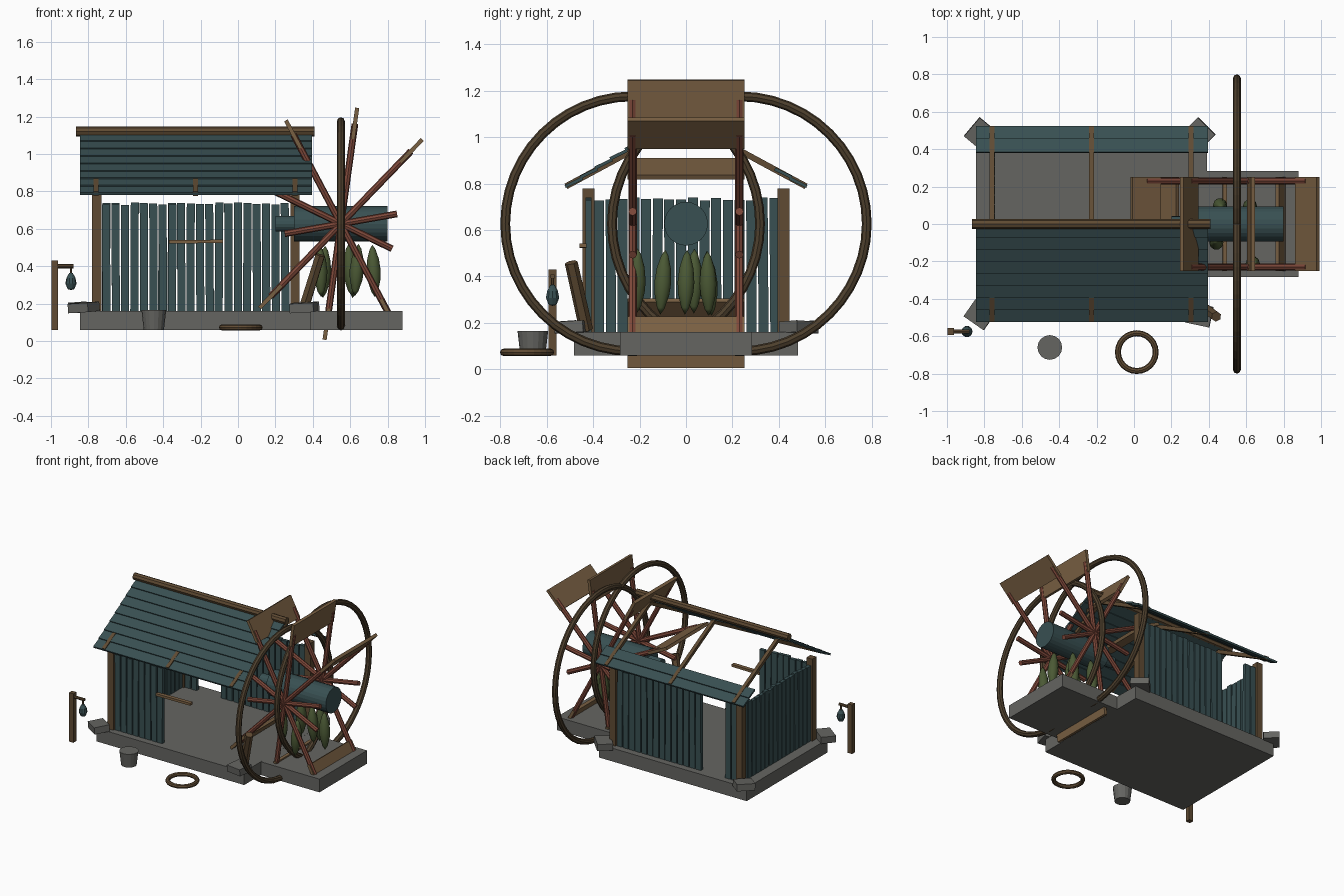
import bpy, bmesh, math, random
from mathutils import Vector, Matrix, Euler

random.seed(4)
if "Cube" in bpy.data.objects:
    bpy.data.objects.remove(bpy.data.objects["Cube"])


def material(name, r, g, b):
    m = bpy.data.materials.new(name)
    m.use_nodes = True
    m.diffuse_color = (r, g, b, 1)
    m.node_tree.nodes["Principled BSDF"].inputs["Base Color"].default_value = (r, g, b, 1)
    return m


STONE = material("grey stone", .13, .13, .12)
TEAL = material("teal wood", .04, .08, .085)
BROWN = material("brown timber", .115, .07, .033)
DARK = material("dark rim wood", .075, .05, .026)
TAN = material("tan board", .19, .115, .055)
RED = material("red spoke wood", .21, .065, .042)
GREEN = material("pod green", .07, .1, .035)


def finish(name, bm, mat, smooth=False):
    me = bpy.data.meshes.new(name)
    bmesh.ops.recalc_face_normals(bm, faces=bm.faces)
    for f in bm.faces:
        f.smooth = smooth
    bm.to_mesh(me)
    bm.free()
    me.materials.append(mat)
    ob = bpy.data.objects.new(name, me)
    bpy.context.collection.objects.link(ob)
    return ob


def box(name, size, loc, mat, rot=(0, 0, 0)):
    bm = bmesh.new()
    bmesh.ops.create_cube(bm, size=1, matrix=Matrix.Diagonal((*size, 1)))
    ob = finish(name, bm, mat)
    ob.location = loc
    ob.rotation_euler = rot
    return ob


def rod(name, p, q, r1, mat, r2=None, sides=8):
    p, q = Vector(p), Vector(q)
    d = q - p
    m = Matrix.Translation((p + q) / 2) @ d.to_track_quat('Z', 'Y').to_matrix().to_4x4()
    bm = bmesh.new()
    bmesh.ops.create_cone(bm, cap_ends=True, segments=sides, radius1=r1,
                          radius2=r1 if r2 is None else r2, depth=d.length, matrix=m)
    return finish(name, bm, mat)


def lathe(name, profile, mat, loc, sides=12, closed=False, smooth=False, rot=(0, 0, 0)):
    # Spin a list of (radius, height) points about z
    bm = bmesh.new()
    vs = [bm.verts.new((r, 0, z)) for r, z in profile]
    es = [bm.edges.new(pair) for pair in zip(vs, vs[1:])]
    if closed:
        es.append(bm.edges.new((vs[-1], vs[0])))
    bmesh.ops.spin(bm, geom=vs + es, cent=(0, 0, 0), axis=(0, 0, 1),
                   angle=math.tau, steps=sides, use_duplicate=False)
    bmesh.ops.remove_doubles(bm, verts=bm.verts, dist=1e-4)
    ob = finish(name, bm, mat, smooth)
    ob.location = loc
    ob.rotation_euler = rot
    return ob


def ring(name, major, minor, mat, loc, sides=48, rot=(0, 0, 0)):
    pts = [(major + minor * math.cos(i * math.tau / 8), minor * math.sin(i * math.tau / 8))
           for i in range(8)]
    return lathe(name, pts, mat, loc, sides, closed=True, rot=rot)


# Foundation slabs and corner stones
box("main_slab", (1.235, .965, .1), (-.228, 0, .11), STONE)
box("wheel_slab", (.49, .568, .1), (.635, 0, .11), STONE)
for i, (x, y, turn) in enumerate([(-.825, .485, 50), (.35, .485, -45),
                                  (-.825, -.485, -35), (.35, -.485, -12)]):
    box(f"corner_stone_{i}", (.13, .11, .05), (x, y, .18), STONE,
        (.06, -.05, math.radians(turn)))

# Corner posts, one of them broken and leaning
for name, x, y in [("front_left", -.755, -.42), ("back_left", -.755, .42),
                   ("back_right", .305, .42)]:
    box(name + "_post", (.05, .05, .62), (x, y, .47), BROWN)
rod("broken_post", (.35, -.43, .17), (.44, -.495, .46), .03, BROWN, .028, 6)


# Plank walls
def wall(name, start, end, along_y, fixed):
    step = .0505
    n = round((end - start) / step)
    for i in range(n):
        t = start + (i + .5) * step
        top = .735 + random.uniform(-.008, .006)
        size = (.026, .043, top - .16) if along_y else (.043, .026, top - .16)
        loc = (fixed, t, (top + .16) / 2) if along_y else (t, fixed, (top + .16) / 2)
        lean = random.uniform(-.008, .008)
        box(f"{name}_plank_{i}", size, loc, TEAL, (lean, 0, 0) if along_y else (0, lean, 0))


wall("front_wall", -.73, -.31, False, -.42)
wall("back_wall_left", -.73, -.62, False, .42)
wall("back_wall", -.43, .28, False, .42)
wall("left_wall", -.40, .40, True, -.755)
box("loose_rail", (.29, .03, .018), (-.225, -.443, .532), TAN, (0, -.01, 0))

# Roof: ridge, rafters and lapped boards
rod("ridge_beam", (-.865, 0, 1.12), (.41, 0, 1.12), .026, BROWN)
PITCH = math.atan(.62)
for side, rows in ((-1, range(8)), (1, range(6, 8))):
    for x in (-.76, -.228, .305):
        mid = (x, side * .258, .928)
        box("rafter", (.026, .588, .026), mid, BROWN,
            (-side * math.atan2(.275, .51), 0, 0))
    for k in rows:
        y = (k + .5) * .0645
        box(f"roof_board_{k}", (1.24, .082, .014), (-.225, side * y, 1.105 - .62 * y),
            TEAL, (-side * (PITCH - .1), 0, 0))

# Water wheel: drum, shaft, rims, spokes and paddles
HUB = Vector((.55, 0, .627))
rod("wheel_drum", (.3, 0, HUB.z), (.8, 0, HUB.z), .094, TEAL, sides=24)
rod("wheel_shaft", (.2, 0, HUB.z), (.31, 0, HUB.z), .042, TEAL, sides=16)
for y in (-.23, .23):
    ring("wheel_rim", .549, .021, DARK, (HUB.x, y, HUB.z), rot=(0, math.pi / 2, 0))
for k in range(10):
    a = math.radians(10 + 36 * k)
    out = Vector((math.cos(a), 0, math.sin(a)))
    broken = k in (0, 5, 9)
    for y in (-.23, .23):
        base = HUB + Vector((0, y, 0))
        rod(f"spoke_{k}", base, base + out * (.305 if broken else .54), .018, RED)
    if not broken:
        box(f"paddle_{k}", (.168, .505, .022), HUB + out * .542, TAN, (0, -a, 0))

# Hanging pods below the drum
POD = [(0, -.14), (.018, -.11), (.034, -.05), (.038, 0), (.032, .06), (.016, .115), (0, .14)]
for i, (x, y, z) in enumerate([(.44, -.1, .375), (.46, .1, .37), (.635, -.21, .38),
                               (.62, .095, .37), (.725, 0, .375), (.6, .035, .38)]):
    lathe(f"pod_{i}", POD, GREEN, (x, y, z), 10, smooth=True,
          rot=(random.uniform(-.08, .08), random.uniform(-.08, .08), 0))

# Lantern post
box("lantern_post", (.036, .036, .37), (-.98, -.575, .245), BROWN)
rod("lantern_arm", (-.98, -.575, .4), (-.88, -.575, .4), .011, BROWN)
rod("lantern_hook", (-.893, -.575, .4), (-.893, -.575, .35), .006, BROWN, sides=6)
lathe("lantern", [(0, -.045), (.018, -.04), (.03, -.01), (.024, .02), (.01, .045), (0, .048)],
      TEAL, (-.893, -.575, .318), 10)

# Bucket and hoop on the ground
lathe("bucket", [(0, .06), (.054, .06), (.066, .165), (0, .165)], STONE, (-.45, -.66, 0), 16)
ring("hoop", .101, .016, BROWN, (.015, -.685, .073), 24)
